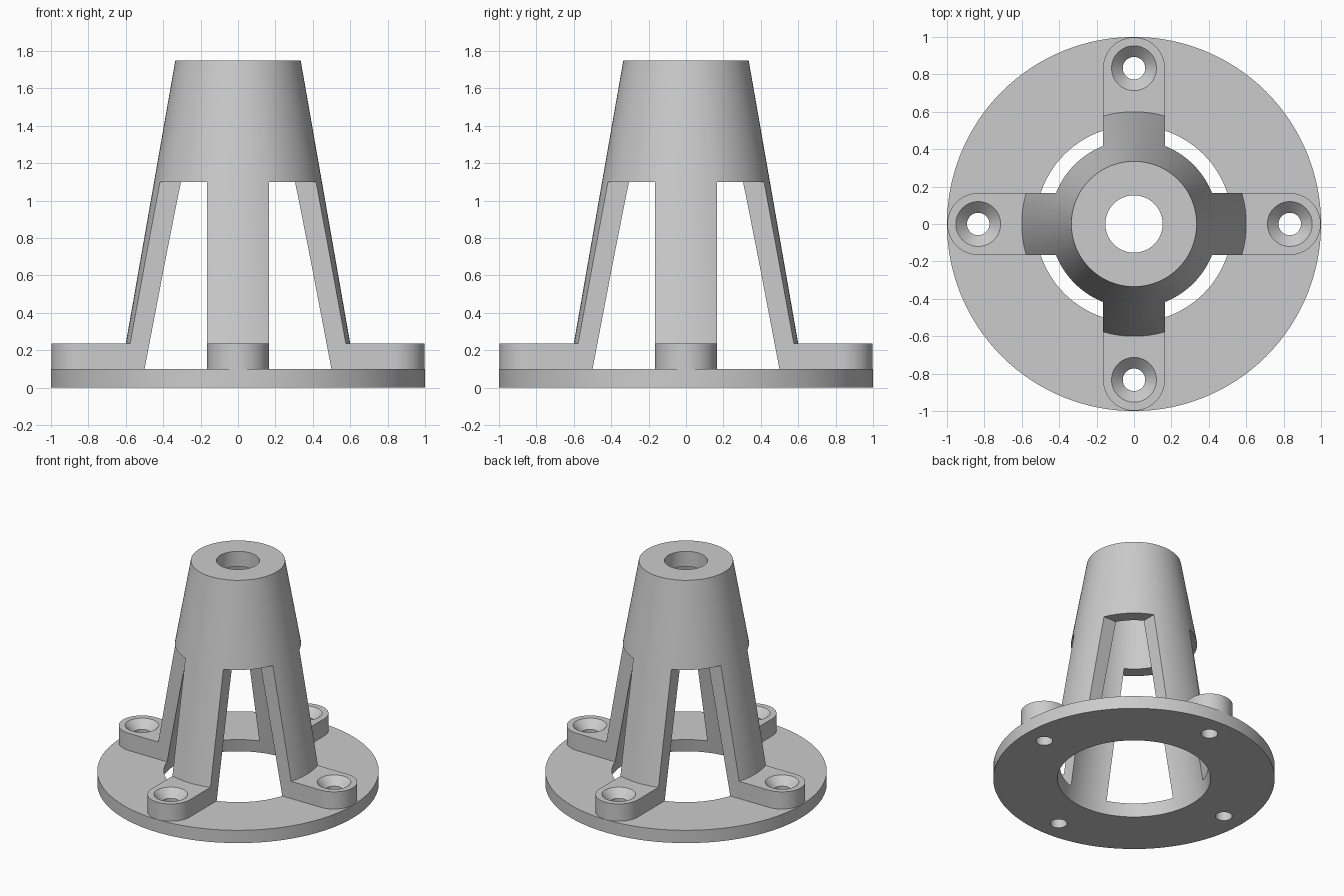
import bpy, bmesh, math
from mathutils import Matrix

cube = bpy.data.objects.get("Cube")
if cube:
    bpy.data.objects.remove(cube, do_unlink=True)

grey = bpy.data.materials.new("plain grey")
grey.use_nodes = True
colour = (0.6, 0.6, 0.6, 1)
grey.diffuse_color = colour
grey.node_tree.nodes["Principled BSDF"].inputs["Base Color"].default_value = colour

PLATE = 0.1       # flange thickness
PAD = 0.235       # top of the mounting feet
HEIGHT = 1.75
HALF = 0.165      # half width of legs and feet
BOLT = 0.833      # bolt circle radius
WINDOW = 1.1      # top of the openings


def solid(name, rings, turn=0):
    """Closed solid from stacked rings of points, capped at both ends."""
    bm = bmesh.new()
    loops = [[bm.verts.new(p) for p in ring] for ring in rings]
    for low, high in zip(loops, loops[1:]):
        for i in range(len(low)):
            bm.faces.new((low[i - 1], low[i], high[i], high[i - 1]))
    bm.faces.new(list(reversed(loops[0])))
    bm.faces.new(loops[-1])
    bm.transform(Matrix.Rotation(turn, 4, "Z"))
    mesh = bpy.data.meshes.new(name)
    bm.to_mesh(mesh)
    bm.free()
    mesh.materials.append(grey)
    obj = bpy.data.objects.new(name, mesh)
    bpy.context.collection.objects.link(obj)
    return obj


def lathe(name, profile, sides=96, x=0, turn=0):
    """Solid of revolution from (radius, height) pairs, bottom to top."""
    angles = [2 * math.pi * i / sides for i in range(sides)]
    rings = [[(x + r * math.cos(a), r * math.sin(a), z) for a in angles] for r, z in profile]
    return solid(name, rings, turn)


def combine(target, tool, operation):
    mod = target.modifiers.new(operation, "BOOLEAN")
    mod.operation = operation
    mod.solver = "EXACT"
    mod.object = tool
    bpy.context.view_layer.objects.active = target
    bpy.ops.object.modifier_apply(modifier=mod.name)
    bpy.data.objects.remove(tool, do_unlink=True)


def outer(z):
    return 0.335 + 0.175 * (HEIGHT - z)


def inner(z):
    return 0.347 + 0.179 * (WINDOW - z)


turns = [i * math.pi / 2 for i in range(4)]

# Tapered tower with a wide skirt that becomes the feet
tower = [(1.05, 0.05), (1.05, PAD), (outer(PAD), PAD), (outer(HEIGHT), HEIGHT)]
stand = lathe("flanged_stand", tower)

# Quadrant cutters leave four legs with round-ended feet
arc = [math.pi / 2 * i / 20 for i in range(21)]
tip = BOLT + HALF
side = [(BOLT + HALF * math.cos(a), HALF * math.sin(a)) for a in arc]
half_outline = [(1.2, -0.02), (tip, -0.02)]
outline = half_outline + side + [(HALF, HALF)]
outline += [(y, x) for x, y in reversed(half_outline + side)] + [(1.2, 1.2)]
outline.reverse()
for turn in turns:
    rings = [[(x, y, z) for x, y in outline] for z in (-0.1, WINDOW)]
    combine(stand, solid("opening_cutter", rings, turn), "DIFFERENCE")

# Base flange
combine(stand, lathe("flange", [(1, 0), (1, PLATE)], 128), "UNION")

# Hollow interior and the bore through the top
roof = HEIGHT - 0.12
cavity = [(inner(-0.1), -0.1), (inner(roof), roof), (0.153, roof), (0.153, HEIGHT + 0.1)]
combine(stand, lathe("cavity_cutter", cavity), "DIFFERENCE")

# Countersunk bolt holes
hole = [(0.06, -0.1), (0.06, PAD - 0.06), (0.16, PAD + 0.04)]
for turn in turns:
    combine(stand, lathe("bolt_cutter", hole, 48, BOLT, turn), "DIFFERENCE")

# Smooth the round walls, keep the edges crisp
bpy.ops.object.select_all(action="DESELECT")
stand.select_set(True)
bpy.context.view_layer.objects.active = stand
bpy.ops.object.shade_smooth_by_angle(angle=math.radians(25))
